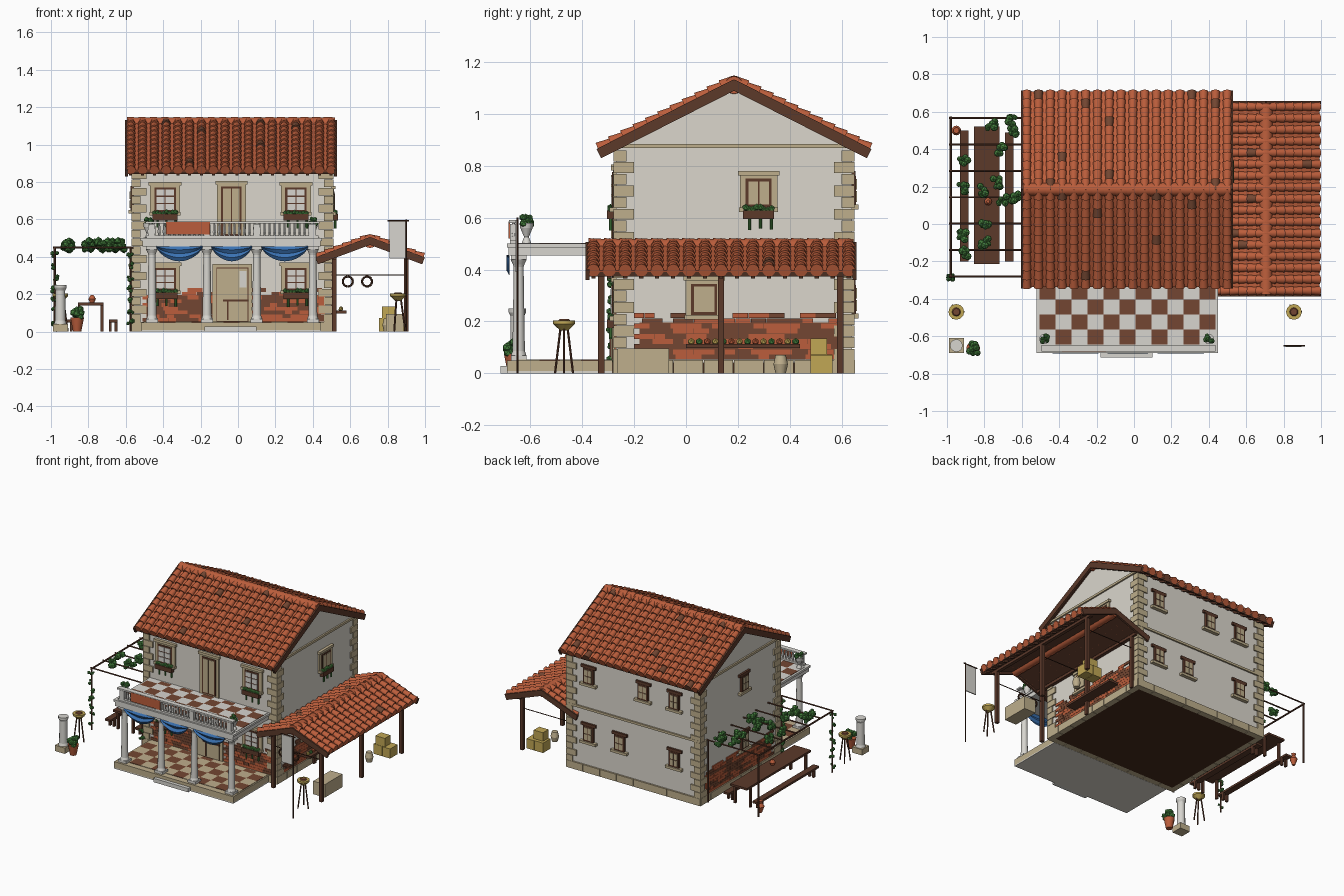
import bpy, bmesh, math, random
from mathutils import Vector, Matrix

random.seed(4)
if "Cube" in bpy.data.objects:
    bpy.data.objects.remove(bpy.data.objects["Cube"])
PALETTE = {"plaster": "DAD5CB", "stone": "BDAD8B", "terracotta": "BA5E3E", "wood": "5C3C2E", "marble": "D6D4CE",
           "blue": "3D72B2", "leaf": "478040", "straw": "C0A656", "brown_tile": "734835", "dark": "482E21"}
MATS, PARTS = {}, []
for name, code in PALETTE.items():
    rgb = [(int(code[i:i + 2], 16) / 255) ** 2.2 for i in (0, 2, 4)] + [1]
    m = MATS[name] = bpy.data.materials.new(name)
    m.use_nodes = True
    m.diffuse_color = m.node_tree.nodes["Principled BSDF"].inputs["Base Color"].default_value = rgb

class Part:
    """One object collecting solids in several colours."""
    def __init__(self, name):
        self.name, self.bm, self.slots = name, bmesh.new(), []
        PARTS.append(self)

    def paint(self, verts, mat):
        if mat not in self.slots:
            self.slots.append(mat)
        for f in {f for v in verts for f in v.link_faces}:
            f.material_index = self.slots.index(mat)

    def box(self, lo, hi, mat, frame=Matrix()):
        lo, hi = Vector(lo), Vector(hi)
        m = frame @ Matrix.Translation((lo + hi) / 2) @ Matrix.Diagonal((*(hi - lo), 1))
        self.paint(bmesh.ops.create_cube(self.bm, size=1, matrix=m)["verts"], mat)

    def rod(self, a, b, r, mat, r2=None, n=8, frame=Matrix()):
        a, b = Vector(a), Vector(b)
        m = frame @ Matrix.Translation((a + b) / 2) @ (b - a).to_track_quat("Z", "Y").to_matrix().to_4x4()
        self.paint(bmesh.ops.create_cone(self.bm, cap_ends=True, segments=n, radius1=r,
                   radius2=r if r2 is None else r2, depth=(b - a).length, matrix=m)["verts"], mat)

    def turned(self, x, y, profile, mat, n=12):
        for (r, z), (r2, z2) in zip(profile, profile[1:]):
            self.rod((x, y, z), (x, y, z2), r, mat, r2, n)

    def ball(self, c, r, mat):
        m = Matrix.Translation(c)
        self.paint(bmesh.ops.create_icosphere(self.bm, subdivisions=1, radius=r, matrix=m)["verts"], mat)

    def foliage(self, c, r, n):
        for _ in range(n):
            off = Vector([random.uniform(-r, r) for _ in range(3)])
            self.ball(Vector(c) + off * 0.7, r * random.uniform(0.4, 0.7), "leaf")

    def done(self):
        bmesh.ops.recalc_face_normals(self.bm, faces=self.bm.faces[:])
        me = bpy.data.meshes.new(self.name)
        self.bm.to_mesh(me)
        self.bm.free()
        for s in self.slots:
            me.materials.append(MATS[s])
        ob = bpy.data.objects.new(self.name, me)
        bpy.context.collection.objects.link(ob)
        with bpy.context.temp_override(selected_editable_objects=[ob], selected_objects=[ob], object=ob, active_object=ob):
            bpy.ops.object.shade_smooth_by_angle(angle=math.radians(40))

def basis(a, b, c, o):
    return Matrix.Translation(o) @ Matrix((a, b, c)).transposed().to_4x4()

# Frame for each wall: u along it, d outward, z up
X0, X1, Y0, Y1, MID, UP = -0.56, 0.5, -0.27, 0.64, 0.185, (0, 0, 1)
WALL = {"front": basis((1, 0, 0), (0, -1, 0), UP, (0, Y0, 0)), "back": basis((1, 0, 0), (0, 1, 0), UP, (0, Y1, 0)),
        "right": basis((0, 1, 0), (1, 0, 0), UP, (X1, 0, 0)), "left": basis((0, 1, 0), (-1, 0, 0), UP, (X0, 0, 0))}
# Walls with gables
p = Part("walls")
outline = ((Y0, 0.04), (Y1, 0.04), (Y1, 0.865), (MID, 1.1), (Y0, 0.865))
face = p.bm.faces.new([p.bm.verts.new((X0, y, z)) for y, z in outline])
ext = bmesh.ops.extrude_face_region(p.bm, geom=[face])["geom"]
bmesh.ops.translate(p.bm, vec=(X1 - X0, 0, 0), verts=[g for g in ext if isinstance(g, bmesh.types.BMVert)])
p.paint(p.bm.verts, "plaster")
# Foundation, corner stones and string courses
p = Part("stonework")
p.box((X0 + 0.03, Y0 + 0.03, 0), (X1 - 0.03, Y1 - 0.03, 0.05), "dark")
for side, f in WALL.items():
    a, b = (X0, X1) if side in ("front", "back") else (Y0, Y1)
    w, z = (b - a + 0.02) / 8, 0.455 if side == "back" else 0.868
    for i in range(8):
        p.box((a - 0.01 + i * w, -0.03, 0), (a - 0.013 + (i + 1) * w, 0.012, 0.052), "stone", f)
    if side != "front":
        p.box((a, -0.01, z), (b, 0.011, z + 0.016), "stone", f)
for i in range(18):
    z, (lx, ly) = 0.052 + i * 0.045, ((0.05, 0.08), (0.08, 0.05))[i % 2]
    for x in (X0 - 0.01, X1 + 0.01 - lx):
        for y in (Y0 - 0.01, Y1 + 0.01 - ly):
            p.box((x, y, z), (x + lx, y + ly, z + 0.042), "stone")
# Exposed brickwork
p = Part("brickwork")
for side, a, b in (("front", -0.51, -0.13), ("front", 0.07, 0.465), ("right", -0.2, 0.6), ("left", -0.2, 0.58)):
    p.box((a + 0.02, -0.01, 0.053), (b - 0.02, 0.003, 0.195), "brown_tile", WALL[side])
    for row in range(9):
        u, z = a + (row % 2) * 0.03, 0.053 + row * 0.02
        while u < b - 0.02:
            w = random.choice((0.04, 0.06, 0.08))
            if row < 7 or random.random() < 0.7:
                mat = random.choice(("terracotta", "brown_tile"))
                p.box((u, -0.01, z), (min(u + w, b) - 0.001, 0.006, z + 0.019), mat, WALL[side])
            u += w

# Windows and doors
def opening(name, side, u, z0, z1, w, cols, rows, pane, stone=True, planter=False):
    p, f, h = Part(name), WALL[side], w / 2
    if stone:
        p.box((u - h - 0.022, -0.01, z0 - 0.015), (u + h + 0.022, 0.012, z1 + 0.022), "stone", f)
        p.box((u - h - 0.03, 0, z1 + 0.012), (u + h + 0.03, 0.02, z1 + 0.03), "stone", f)
    else:
        p.box((u - h - 0.02, 0, z1), (u + h + 0.02, 0.014, z1 + 0.02), "wood", f)
    if "door" not in name:
        p.box((u - h - 0.025, 0, z0 - 0.018), (u + h + 0.025, 0.025, z0), "stone", f)
    p.box((u - h, -0.01, z0), (u + h, 0.016, z1), "wood", f)
    cw, ch, g = (w - 0.016) / cols, (z1 - z0 - 0.016) / rows, 0.003
    for i in range(cols * rows):
        a, b = u - h + 0.008 + i // rows * cw, z0 + 0.008 + i % rows * ch
        p.box((a + g, 0.01, b + g), (a + cw - g, 0.019, b + ch - g), pane, f)
    if planter:
        p.box((u - h - 0.01, 0.005, z0 - 0.045), (u + h + 0.01, 0.034, z0 - 0.012), "wood", f)
        for i in range(8):
            c = f @ Vector((u - h + i * w / 7, 0.02, z0 - random.uniform(0, 0.012)))
            p.ball(c, 0.014, "leaf")
            if i % 3 == 1:
                p.rod(c - Vector((0, 0, 0.08)), c, 0.006, "leaf")

for z0, z1, tag in ((0.64, 0.77, "upper"), (0.22, 0.34, "lower")):
    for u in (-0.39, 0.31):
        opening(tag + "_front_window", "front", u, z0, z1, 0.115, 2, 3, "marble", planter=True)
    for u in (0.33, -0.11 if tag == "upper" else 0.08, -0.36):
        opening(tag + "_back_window", "back", u, z0 + 0.01, z0 + 0.12, 0.08, 2, 2, "stone", stone=False)
    opening(tag + "_right_side_window", "left", 0.14, z0 + 0.01, z0 + 0.12, 0.08, 2, 2, "stone", stone=False)
opening("balcony_door", "front", -0.035, 0.51, 0.775, 0.11, 2, 1, "stone")
opening("left_side_window", "right", 0.28, 0.64, 0.75, 0.1, 2, 1, "stone", planter=True)
opening("porch_window", "right", 0.07, 0.225, 0.345, 0.1, 1, 1, "stone")
p = Part("entrance_door")
for u0, u1, z0, z1, d, mat in ((-0.135, 0.075, 0.05, 0.362, 0.014, "stone"), (-0.115, 0.055, 0.053, 0.342, 0.016, "wood"),
                               (-0.111, 0.051, 0.056, 0.338, 0.019, "stone"), (-0.08, 0.055, 0.16, 0.172, 0.024, "wood"),
                               (-0.06, -0.05, 0.062, 0.16, 0.024, "wood"), (0.008, 0.045, 0.235, 0.325, 0.022, "marble")):
    p.box((u0, -0.01, z0), (u1, d, z1), mat, WALL["front"])

# Tiled gable roofs
def roof(name, along, across, start, width, run, drop, cols, rows):
    p, a, o = Part(name), Vector(along), Vector(start)
    pitch, length = width / cols, math.hypot(run, drop)
    step = length / rows
    for s in (1, -1):
        d = (Vector(across) * s * run - Vector((0, 0, drop))).normalized()
        n = a.cross(d)
        f = basis(a, d, n if n.z > 0 else -n, o)
        p.box((0, 0, -0.022), (width, length, -0.004), "wood", f)
        p.box((0.01, 0, -0.006), (width - 0.01, length, 0.002), "terracotta", f)
        for e in (0, width - 0.016):
            p.box((e, 0, -0.034), (e + 0.016, length + 0.006, 0.006), "wood", f)
        for i in range(cols):
            u = (i + 0.5) * pitch
            p.box((u - 0.008, length * 0.86, -0.034), (u + 0.008, length - 0.008, -0.02), "wood", f)
            for j in range(rows):
                mat = "brown_tile" if random.random() < 0.05 else "terracotta"
                p.rod((u, j * step - 0.008, 0), (u, (j + 1) * step, 0.003), 0.019, mat, 0.0255, 10, f)
    for i in range(cols):
        a0 = o + a * (0.012 + i * (width - 0.024) / cols) - Vector((0, 0, 0.016))
        p.rod(a0, a0 + a * (pitch - 0.001), 0.037, "terracotta", 0.034, 12)

roof("main_roof", (1, 0, 0), (0, 1, 0), (-0.605, MID, 1.127), 1.135, 0.522, 0.265, 18, 11)
roof("porch_roof", (0, 1, 0), (1, 0, 0), (0.706, -0.388, 0.5), 1.046, 0.285, 0.106, 17, 6)
# Porch frame with tie rods and hanging rings
p = Part("porch_frame")
for x in (0.515, 0.9):
    p.box((x - 0.012, -0.37, 0.382), (x + 0.012, 0.64, 0.402), "wood")
    for y in (-0.327, 0.135, 0.595):
        p.box((x - 0.012, y - 0.012, 0), (x + 0.012, y + 0.012, 0.4), "wood")
        p.rod((0.5, y, 0.302), (0.9, y, 0.302), 0.003, "dark")
for x in (0.587, 0.69):
    ring = [Vector((x + 0.027 * math.cos(t * 0.5236), -0.327, 0.268 + 0.027 * math.sin(t * 0.5236))) for t in range(13)]
    for a, b in zip(ring, ring[1:]):
        p.rod(a, b, 0.006, "dark", n=6)
# Terrace and balcony with checkered floors
p = Part("terrace_and_balcony")
for lo, hi, mat in (((-0.515, -0.69, 0), (0.445, -0.283, 0.008), "plaster"), ((-0.515, -0.69, 0.008), (0.445, -0.283, 0.05), "stone"),
                    ((-0.18, -0.715, 0), (0.1, -0.69, 0.028), "marble"), ((-0.51, -0.685, 0.455), (0.44, Y0, 0.485), "marble"),
                    ((-0.52, -0.69, 0.485), (0.448, Y0, 0.5), "marble")):
    p.box(lo, hi, mat)
for i in range(55):
    x, y = -0.505 + i // 5 * 0.0855, -0.645 + i % 5 * 0.08
    for z, light in ((0.048, "stone"), (0.498, "marble")):
        p.box((x, y, z), (x + 0.0855, min(y + 0.08, -0.283), z + 0.005), "brown_tile" if i % 2 else light)
# Columns, balustrade and draped cloth
COLUMNS = (-0.46, -0.166, 0.1, 0.4)
p = Part("columns_and_balustrade")
for x in COLUMNS:
    for z in (0.05, 0.438):
        p.box((x - 0.032, -0.675, z), (x + 0.032, -0.615, z + 0.018), "marble")
    p.turned(x, -0.645, [(0.03, 0.068), (0.024, 0.085), (0.019, 0.41), (0.022, 0.42), (0.031, 0.438)], "marble")
    p.box((x - 0.017, -0.678, 0.5), (x + 0.017, -0.648, 0.575), "marble")
p.box((-0.49, -0.678, 0.5), (0.43, -0.65, 0.513), "marble")
p.box((-0.495, -0.683, 0.579), (0.435, -0.647, 0.59), "marble")
for i in range(34):
    p.turned(-0.475 + i * 0.0268, -0.665, [(0.006, 0.513), (0.01, 0.532), (0.005, 0.58)], "marble", 6)
p.box((-0.385, -0.684, 0.52), (-0.15, -0.679, 0.586), "terracotta")
# Blue swags between the columns
p = Part("swags")
for x0, x1 in zip(COLUMNS, COLUMNS[1:]):
    grid = []
    for i in range(13):
        x, drop = x0 + 0.025 + (x1 - x0 - 0.05) * i / 12, 0.012 + 0.07 * math.sin(math.pi * i / 12) ** 0.7
        grid.append([p.bm.verts.new((x, -0.68 - 0.012 * (k % 2), 0.458 - drop * k / 4)) for k in range(5)])
    for a, b in zip(grid, grid[1:]):
        for k in range(4):
            p.bm.faces.new((a[k], b[k], b[k + 1], a[k + 1]))
p.paint(p.bm.verts, "blue")
# Planted urns and pots, amphora, pedestal column
p = Part("urns_and_pots")
for x in (-0.48, 0.4):
    p.turned(x, -0.615, [(0.018, 0.503), (0.009, 0.525), (0.024, 0.56), (0.027, 0.58)], "marble")
    p.foliage((x, -0.615, 0.588), 0.024, 9)
p.turned(-0.86, -0.665, [(0.022, 0), (0.034, 0.06), (0.037, 0.075)], "terracotta")
p.foliage((-0.86, -0.665, 0.1), 0.036, 12)
p.turned(-0.95, 0.5, [(0.01, 0), (0.026, 0.045), (0.011, 0.07), (0.016, 0.085)], "terracotta")
p.box((-0.99, -0.69, 0), (-0.91, -0.61, 0.042), "stone")
p.turned(-0.95, -0.65, [(0.034, 0.042), (0.028, 0.06), (0.026, 0.22), (0.034, 0.235), (0.034, 0.25)], "marble")
# Tripod braziers and a banner on a pole
p = Part("braziers_and_banner")
for x in (-0.95, 0.855):
    p.turned(x, -0.47, [(0.015, 0.165), (0.042, 0.19), (0.042, 0.203)], "straw")
    p.turned(x, -0.47, [(0.026, 0.2), (0.018, 0.209)], "brown_tile")
    for t in (0, 2.1, 4.2):
        c = Vector((math.cos(t), math.sin(t), 0))
        p.rod(Vector((x, -0.47, 0)) + c * 0.04, Vector((x, -0.47, 0.18)) + c * 0.015, 0.005, "wood", n=6)
p.rod((0.9, -0.65, 0), (0.9, -0.65, 0.6), 0.004, "dark")
p.rod((0.8, -0.65, 0.592), (0.915, -0.65, 0.592), 0.004, "dark")
p.box((0.81, -0.657, 0.39), (0.895, -0.65, 0.59), "marble")
# Pergola with vines
p = Part("pergola")
p.rod((-0.98, -0.29, 0.445), (-0.98, 0.575, 0.445), 0.006, "wood")
for i in range(7):
    p.rod((-0.99, -0.28 + i * 0.141, 0.45), (X0, -0.28 + i * 0.141, 0.45), 0.005, "wood")
    for x in (-0.98, -0.575):
        p.rod((x, 0.565 if i % 2 else -0.28, 0), (x, 0.565 if i % 2 else -0.28, 0.45), 0.006, "wood")
        p.foliage((x, -0.285, 0.05 + i * 0.06), 0.02, 4)
for x, y in ((-0.91, 0.34), (-0.92, 0.19), (-0.92, -0.06), (-0.91, -0.15), (-0.81, 0.18), (-0.8, 0.0), (-0.8, -0.1),
             (-0.71, 0.4), (-0.73, 0.22), (-0.7, 0.13), (-0.76, 0.53), (-0.64, 0.5), (-0.65, 0.55), (-0.63, 0.14)):
    p.foliage((x, y, 0.462), 0.034, 9)
# Table, benches and the goods stored under the porch
p = Part("furniture_and_goods")
for x0, x1, y0, y1, top in ((-0.855, -0.72, -0.215, 0.52, 0.155), (-0.93, -0.885, -0.2, 0.5, 0.065), (-0.69, -0.645, -0.2, 0.49, 0.065)):
    p.box((x0, y0, top - 0.015), (x1, y1, top), "wood")
    for x, y in ((x0, y0 + 0.05), (x1 - 0.014, y0 + 0.05), (x0, y1 - 0.05), (x1 - 0.014, y1 - 0.05)):
        p.box((x, y - 0.01, 0), (x + 0.014, y + 0.01, top - 0.01), "wood")
p.turned(-0.78, 0.12, [(0.012, 0.155), (0.02, 0.175), (0.008, 0.195)], "terracotta")
p.box((0.505, 0, 0.098), (0.58, 0.44, 0.113), "wood")
for i in range(14):
    p.ball((0.55, 0.02 + i * 0.031, 0.122), 0.014, ("straw", "leaf", "terracotta")[i % 3])
p.box((0.79, -0.265, 0), (0.885, -0.065, 0.095), "stone")
for x, w, z, h in ((0.755, 0.068, 0, 0.072), (0.826, 0.062, 0, 0.07), (0.77, 0.075, 0.073, 0.062)):
    p.box((x, 0.48, z), (x + w, 0.565 - z * 0.3, z + h), "straw")
p.turned(0.8, 0.365, [(0.02, 0), (0.028, 0.035), (0.02, 0.07)], "stone")
for p in PARTS:
    p.done()
